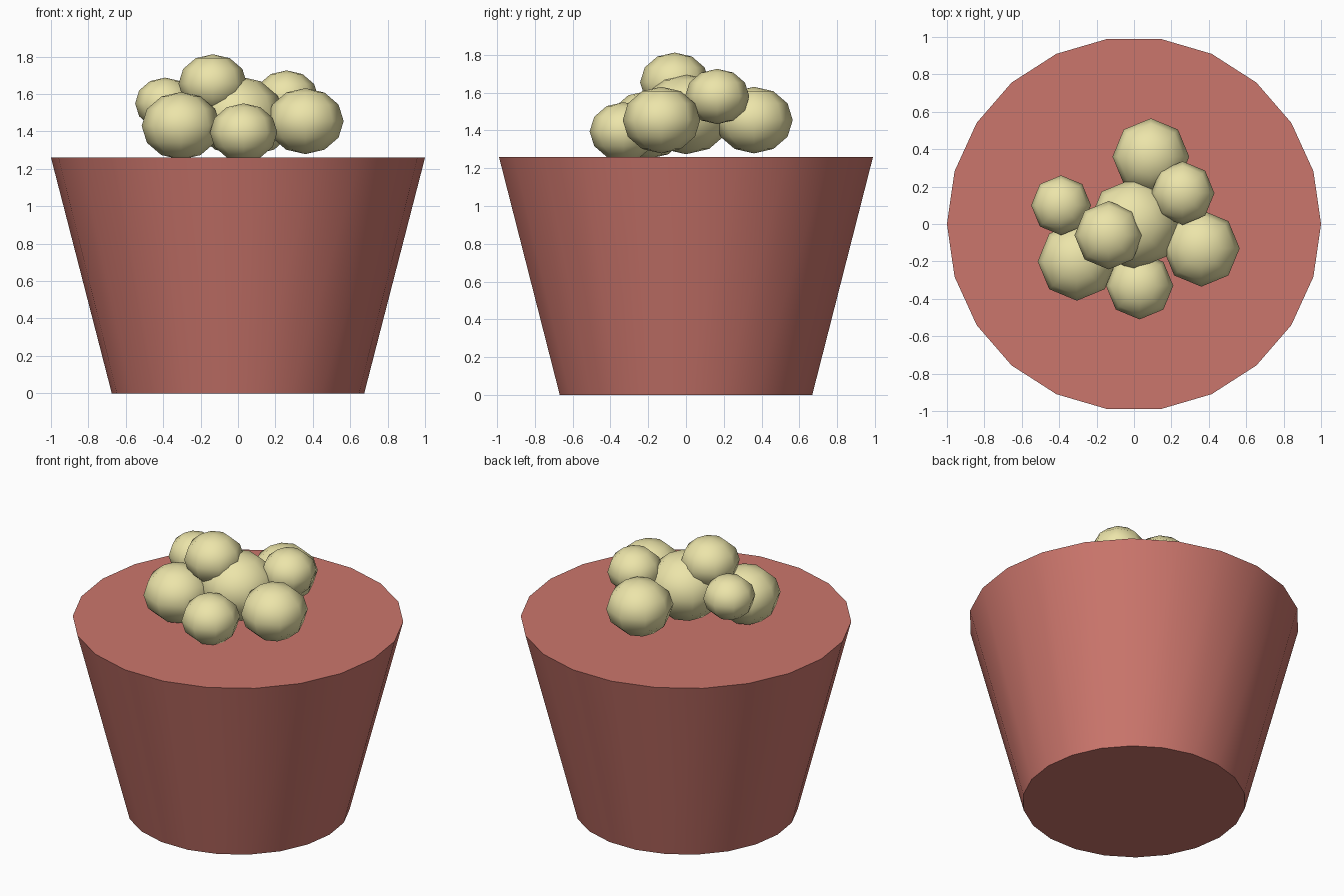
import bpy, bmesh
from math import pi, cos, sin, radians

if "Cube" in bpy.data.objects:
    bpy.data.objects.remove(bpy.data.objects["Cube"])


def material(name, rgb):
    m = bpy.data.materials.new(name)
    m.diffuse_color = (*rgb, 1)
    m.use_nodes = True
    m.node_tree.nodes["Principled BSDF"].inputs["Base Color"].default_value = m.diffuse_color
    return m


def finish(obj, mat, angle):
    obj.data.materials.append(mat)
    bpy.ops.object.select_all(action='DESELECT')
    obj.select_set(True)
    bpy.context.view_layer.objects.active = obj
    bpy.ops.object.shade_smooth_by_angle(angle=radians(angle))


clay = material("clay_red", (0.60, 0.18, 0.15))
cream = material("pale_yellow", (0.84, 0.78, 0.40))

# Tapered pot: 22 sides with a corner on the x axis, closed top and bottom
SIDES = 22
bm = bmesh.new()
rings = []
for radius, z in ((0.675, 0.0), (1.0, 1.26)):
    rings.append([bm.verts.new((radius * cos(2 * pi * i / SIDES),
                                radius * sin(2 * pi * i / SIDES), z))
                  for i in range(SIDES)])
low, high = rings
for i in range(SIDES):
    j = (i + 1) % SIDES
    bm.faces.new((low[i], low[j], high[j], high[i]))
bm.faces.new(low[::-1])
bm.faces.new(high)
mesh = bpy.data.meshes.new("pot")
bm.to_mesh(mesh)
bm.free()
pot = bpy.data.objects.new("pot", mesh)
bpy.context.collection.objects.link(pot)
finish(pot, clay, 40)

# Heap of slightly squashed low-poly balls: x, y, z, radius
balls = [
    (0.00, 0.00, 1.485, 0.245),
    (0.36, -0.13, 1.455, 0.205),
    (0.09, 0.36, 1.455, 0.205),
    (-0.305, -0.20, 1.43, 0.21),
    (0.03, -0.33, 1.395, 0.18),
    (-0.39, 0.10, 1.55, 0.16),
    (0.26, 0.165, 1.58, 0.17),
    (-0.135, -0.06, 1.655, 0.183),
]
for n, (x, y, z, r) in enumerate(balls, 1):
    bpy.ops.mesh.primitive_uv_sphere_add(segments=8, ring_count=6, radius=r,
                                         location=(x, y, z))
    ball = bpy.context.object
    ball.name = f"ball_{n}"
    ball.scale.z = 0.86
    finish(ball, cream, 60)
